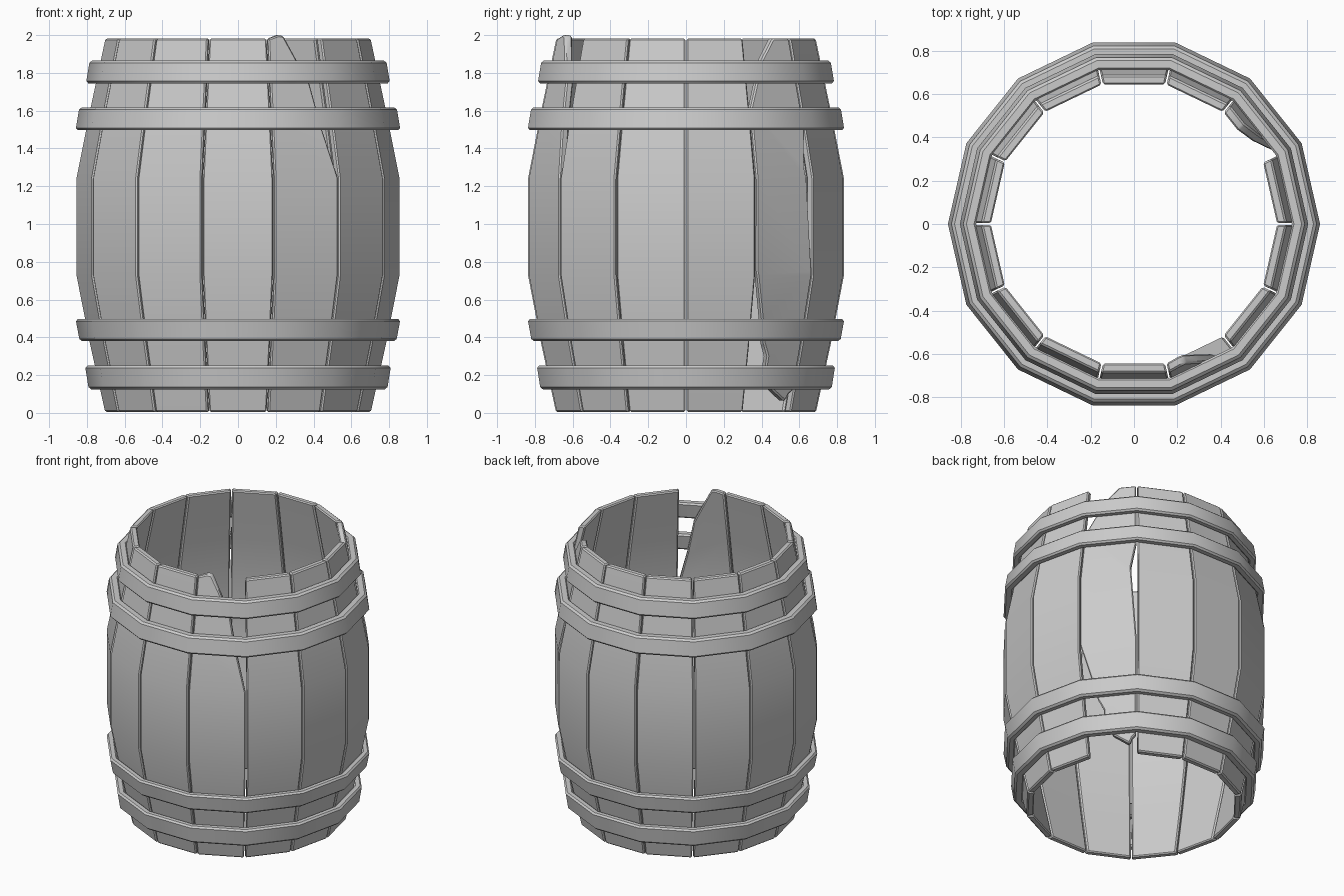
import bpy, bmesh, math

if "Cube" in bpy.data.objects:
    bpy.data.objects.remove(bpy.data.objects["Cube"])

SIDES = 14
STEP = 2 * math.pi / SIDES
HALF = STEP / 2
THICK = 0.045
# outer corner radius of the barrel against height
PROFILE = [(0.0, 0.705), (0.36, 0.785), (0.73, 0.858), (1.24, 0.858), (1.62, 0.782), (2.01, 0.698)]


def radius(z):
    for (z0, r0), (z1, r1) in zip(PROFILE, PROFILE[1:]):
        if z <= z1:
            return r0 + (r1 - r0) * (z - z0) / (z1 - z0)
    return PROFILE[-1][1]


def finish(bm, name, width):
    bmesh.ops.recalc_face_normals(bm, faces=bm.faces[:])
    sharp = [e for e in bm.edges if len(e.link_faces) == 2 and e.calc_face_angle() > math.radians(35)]
    bmesh.ops.bevel(bm, geom=sharp, offset=width, segments=1, affect='EDGES', clamp_overlap=True)
    me = bpy.data.meshes.new(name)
    bm.to_mesh(me)
    bm.free()
    ob = bpy.data.objects.new(name, me)
    bpy.context.collection.objects.link(ob)
    return ob


def stave(name, angle, outline):
    """Flat outline (u across -1..1, z up), cut at the profile rings, bent to the barrel and thickened."""
    bm = bmesh.new()
    bm.faces.new([bm.verts.new((u, 0, z)) for u, z in outline])
    for z, _ in PROFILE[1:-1]:
        bmesh.ops.bisect_plane(bm, geom=bm.verts[:] + bm.edges[:] + bm.faces[:], dist=1e-5,
                               plane_co=(0, 0, z), plane_no=(0, 0, 1))
    ca, sa = math.cos(angle), math.sin(angle)
    for v in bm.verts:
        r = radius(v.co.z)
        t = v.co.x * (r * math.sin(HALF) - 0.004)
        d = r * math.cos(HALF)
        v.co.x, v.co.y = d * ca - t * sa, d * sa + t * ca
    ext = bmesh.ops.extrude_face_region(bm, geom=bm.faces[:], use_keep_orig=True)
    for v in ext["geom"]:
        if isinstance(v, bmesh.types.BMVert):
            k = 1 - THICK / radius(v.co.z)
            v.co.x *= k
            v.co.y *= k
    return finish(bm, name, 0.008)


def hoop(name, z0, z1, r0, r1):
    """Fourteen-sided band; r0 and r1 are the outer corner radii at bottom and top."""
    section = [(radius(z0) - 0.004, z0), (r0, z0), (r1, z1), (radius(z1) - 0.004, z1)]
    bm = bmesh.new()
    rings = [[bm.verts.new((r * math.cos(i * STEP), r * math.sin(i * STEP), z)) for r, z in section]
             for i in range(SIDES)]
    for i in range(SIDES):
        a, b = rings[i], rings[(i + 1) % SIDES]
        for j in range(4):
            k = (j + 1) % 4
            bm.faces.new((a[j], b[j], b[k], a[k]))
    return finish(bm, name, 0.012)


# outlines: whole stave, and the two splintered ones
WHOLE = [(-1, 0.005), (1, 0.005), (1, 1.982), (-1, 1.982)]
FRONT_BROKEN = [(-1, 0.005), (1, 0.005), (1, 1.25), (0.68, 1.5), (0.56, 1.61), (0.42, 1.74),
                (0.02, 1.87), (-0.4, 1.995), (-0.6, 2.0), (-1, 1.98)]
BACK_BROKEN = [(1, 0.12), (1, 0.75), (0.8, 1.3), (1, 1.5), (1, 1.982), (0.28, 1.982), (-0.32, 1.87),
               (-1, 1.61), (-1, 0.75), (-0.66, 0.5), (-0.49, 0.37), (-0.28, 0.3), (-0.3, 0.24),
               (0.02, 0.13), (0.73, 0.06), (0.84, 0.1)]

# staves
for i in range(SIDES):
    shape, name = WHOLE, "stave_%02d" % (i + 1)
    if i == 11:
        shape, name = FRONT_BROKEN, "broken_stave_front"
    elif i == 1:
        shape, name = BACK_BROKEN, "broken_stave_back"
    stave(name, (i + 0.5) * STEP, shape)

# hoops
hoop("hoop_bottom", 0.125, 0.25, 0.79, 0.81)
hoop("hoop_lower", 0.38, 0.497, 0.838, 0.86)
hoop("hoop_upper", 1.497, 1.617, 0.86, 0.84)
hoop("hoop_top", 1.745, 1.865, 0.805, 0.785)

for ob in bpy.data.objects:
    ob.select_set(True)
    bpy.context.view_layer.objects.active = ob
bpy.ops.object.shade_smooth_by_angle(angle=math.radians(30))
